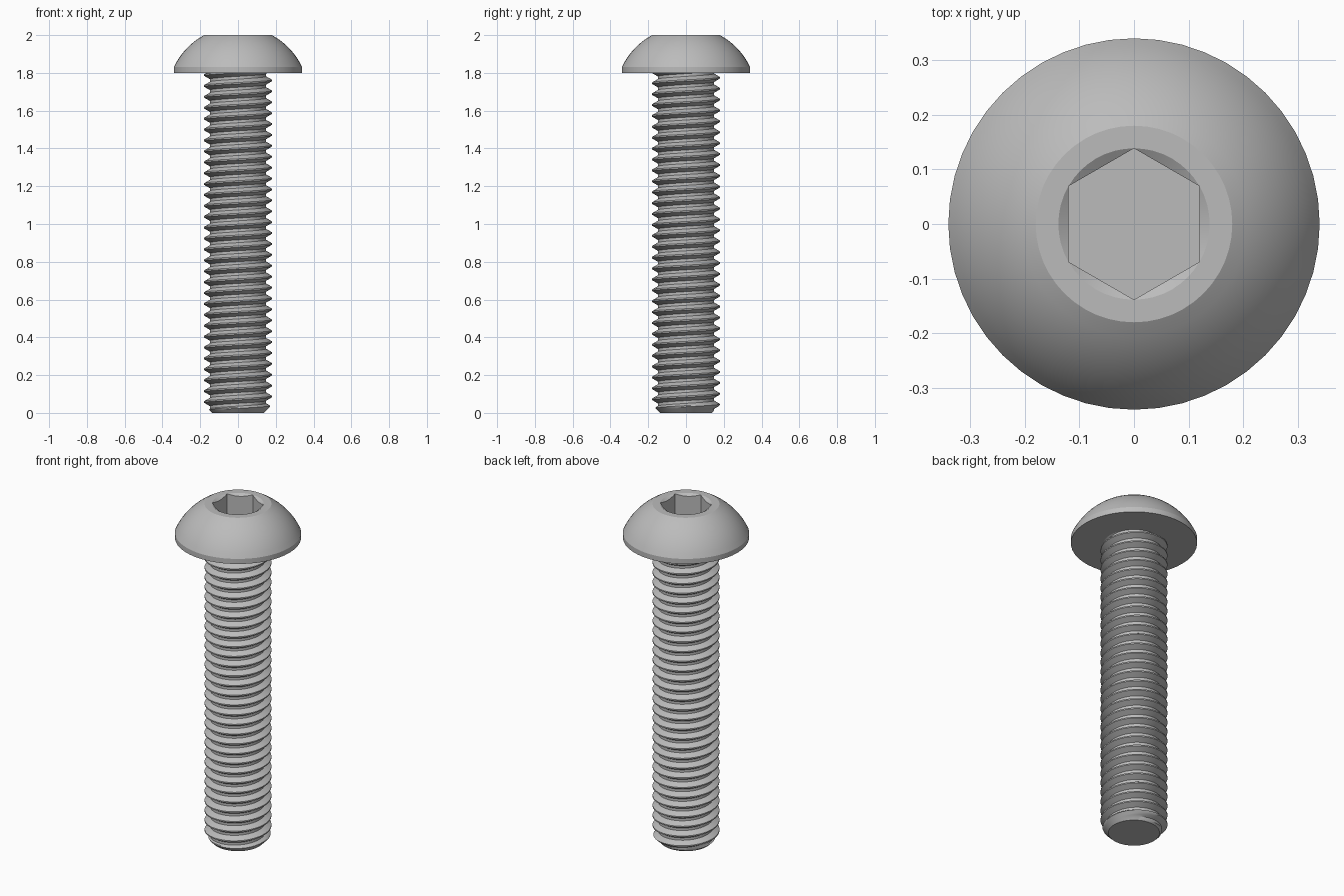
import bpy, bmesh, math

if "Cube" in bpy.data.objects:
    bpy.data.objects.remove(bpy.data.objects["Cube"])

SEGMENTS = 48
HEAD_BASE, TOP = 1.80, 2.0
HEAD_R, FLAT_R, RIM_Z = 0.34, 0.18, 1.83
HEX_APOTHEM, SOCKET_FLOOR = 0.12, 1.85
HEX_CORNER = HEX_APOTHEM / math.cos(math.pi / 6)
PITCH, CREST_R, ROOT_R, TIP_R = 0.0577, 0.18, 0.149, 0.138

steel = bpy.data.materials.new("grey steel")
steel.use_nodes = True
steel.diffuse_color = (0.5, 0.5, 0.5, 1)
steel.node_tree.nodes["Principled BSDF"].inputs["Base Color"].default_value = (0.5, 0.5, 0.5, 1)


def finish(name, bm, angle):
    bmesh.ops.remove_doubles(bm, verts=bm.verts, dist=0.00005)
    bmesh.ops.recalc_face_normals(bm, faces=bm.faces)
    mesh = bpy.data.meshes.new(name)
    bm.to_mesh(mesh)
    bm.free()
    obj = bpy.data.objects.new(name, mesh)
    bpy.context.collection.objects.link(obj)
    mesh.materials.append(steel)
    bpy.ops.object.select_all(action="DESELECT")
    obj.select_set(True)
    bpy.context.view_layer.objects.active = obj
    bpy.ops.object.shade_smooth_by_angle(angle=math.radians(angle))


def bridge(bm, a, b, closed):
    for i in range(len(a) if closed else len(a) - 1):
        j = (i + 1) % len(a)
        bm.faces.new((a[i], a[j], b[j], b[i]))


def hex_radius(angle):
    # Distance to a hexagon's edge, with corners on the y axis
    return HEX_APOTHEM / math.cos((angle + math.pi / 6) % (math.pi / 3) - math.pi / 6)


def make_head():
    bm = bmesh.new()

    def ring(radius, height):
        verts = []
        for i in range(SEGMENTS):
            a = math.tau * i / SEGMENTS
            r = radius(a) if callable(radius) else radius
            z = height(r) if callable(height) else height
            verts.append(bm.verts.new((r * math.cos(a), r * math.sin(a), z)))
        return verts

    # Underside rim and spherical dome
    centre = (TOP**2 - RIM_Z**2 + FLAT_R**2 - HEAD_R**2) / (2 * (TOP - RIM_Z))
    sphere_r = math.hypot(FLAT_R, TOP - centre)
    start, end = (math.atan2(z - centre, r) for r, z in ((HEAD_R, RIM_Z), (FLAT_R, TOP)))
    rings = [ring(HEAD_R, HEAD_BASE)]
    for k in range(9):
        t = start + (end - start) * k / 8
        rings.append(ring(sphere_r * math.cos(t), centre + sphere_r * math.sin(t)))
    # Countersunk hexagonal socket
    rings.append(ring(HEX_CORNER, TOP))
    rings.append(ring(hex_radius, lambda r: TOP - 0.65 * (HEX_CORNER - r)))
    rings.append(ring(hex_radius, SOCKET_FLOOR))
    for a, b in zip(rings, rings[1:]):
        bridge(bm, a, b, True)
    bm.faces.new(rings[0])
    bm.faces.new(rings[-1])
    finish("button_head", bm, 25)


def make_shank():
    # Thread profile over one pitch: crest flat, flank, root flat, flank
    half = (CREST_R - ROOT_R) * math.tan(math.pi / 6)
    crest = PITCH / 16
    profile = [(-crest, CREST_R), (crest, CREST_R)]
    profile += [(crest + half * k / 3, CREST_R + (ROOT_R - CREST_R) * k / 3) for k in (1, 2, 3)]
    profile += [(PITCH - crest - half * k / 3, CREST_R + (ROOT_R - CREST_R) * k / 3) for k in (3, 2, 1)]
    profile.append((PITCH - crest, CREST_R))
    bm = bmesh.new()
    turns = math.ceil(HEAD_BASE / PITCH) + 2
    previous = None
    for i in range(turns * SEGMENTS + 1):
        a = math.tau * i / SEGMENTS
        row = []
        for dz, r in profile:
            z = min(max(PITCH * (i / SEGMENTS - 1.5) + dz, 0), HEAD_BASE + 0.005)
            r = min(r, TIP_R + z)
            row.append(bm.verts.new((r * math.cos(a), r * math.sin(a), z)))
        if previous:
            bridge(bm, previous, row, False)
        previous = row
    bmesh.ops.remove_doubles(bm, verts=bm.verts, dist=0.00005)
    bmesh.ops.dissolve_degenerate(bm, edges=bm.edges, dist=0.00005)
    # Flat end
    tip = [bm.verts.new((TIP_R * math.cos(math.tau * i / SEGMENTS),
                         TIP_R * math.sin(math.tau * i / SEGMENTS), 0)) for i in range(SEGMENTS)]
    bm.faces.new(tip)
    finish("threaded_shank", bm, 30)


make_head()
make_shank()
